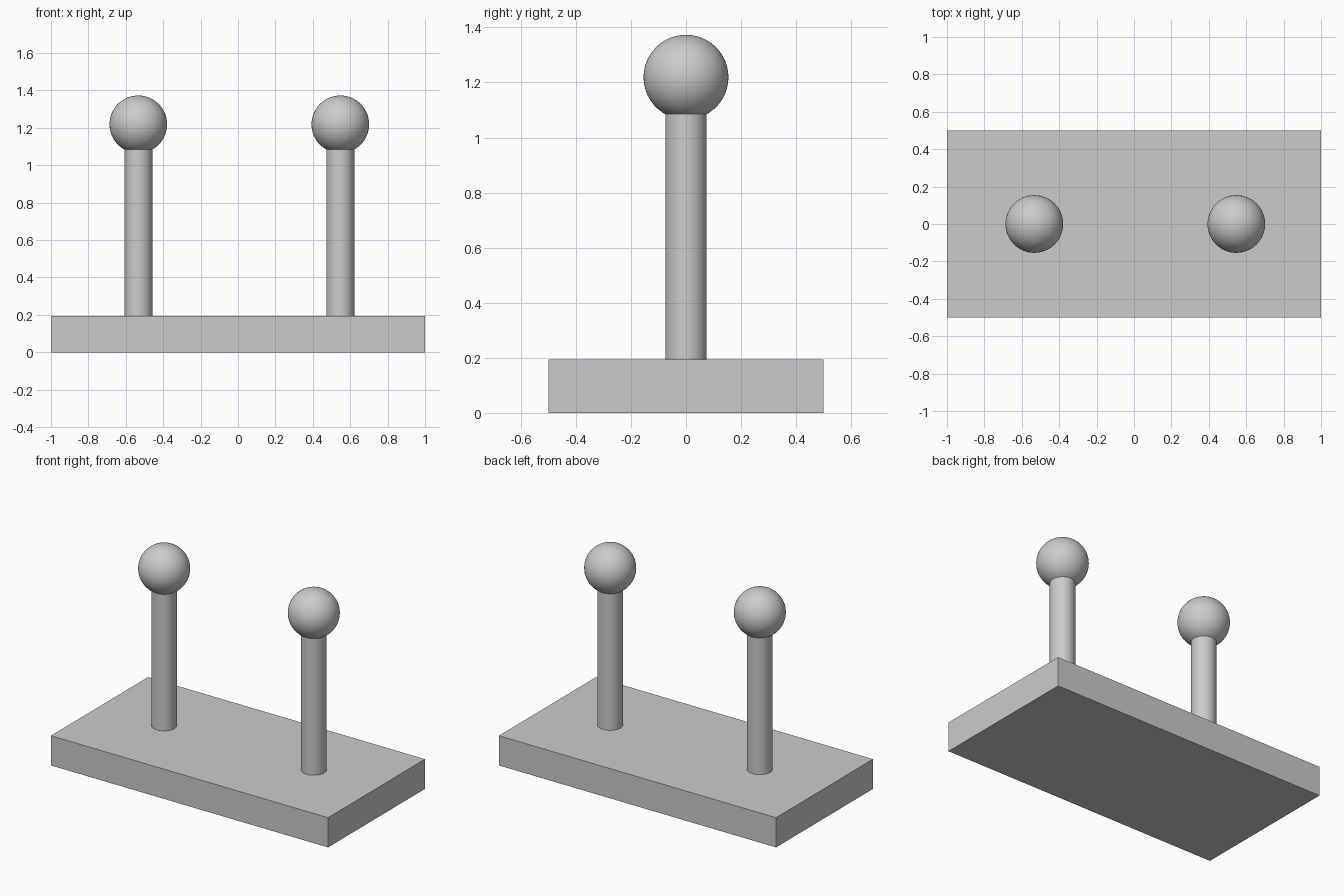
import bpy
import math

if "Cube" in bpy.data.objects:
    bpy.data.objects.remove(bpy.data.objects["Cube"])

BASE_TOP = 0.194
POST_RADIUS = 0.075
BALL_RADIUS = 0.154
BALL_Z = 1.219


def smooth(obj):
    bpy.ops.object.select_all(action='DESELECT')
    obj.select_set(True)
    bpy.context.view_layer.objects.active = obj
    bpy.ops.object.shade_smooth_by_angle(angle=math.radians(30))


def ball_post(side, x):
    # Round post, seated slightly in the base and ending inside the ball
    bottom, top = BASE_TOP - 0.01, BALL_Z - 0.1
    bpy.ops.mesh.primitive_cylinder_add(
        vertices=64, radius=POST_RADIUS, depth=top - bottom,
        location=(x, 0, (bottom + top) / 2))
    post = bpy.context.object
    post.name = side + "_post"
    smooth(post)
    # Ball on top
    bpy.ops.mesh.primitive_uv_sphere_add(
        segments=64, ring_count=32, radius=BALL_RADIUS, location=(x, 0, BALL_Z))
    ball = bpy.context.object
    ball.name = side + "_ball"
    smooth(ball)


# Flat rectangular base
bpy.ops.mesh.primitive_cube_add(size=1, location=(0, 0, BASE_TOP / 2))
base = bpy.context.object
base.name = "base"
base.scale = (2, 1, BASE_TOP)
bpy.ops.object.transform_apply(location=False, rotation=False, scale=True)

# Two ball-topped posts
for side, x in (("left", -0.533), ("right", 0.547)):
    ball_post(side, x)
